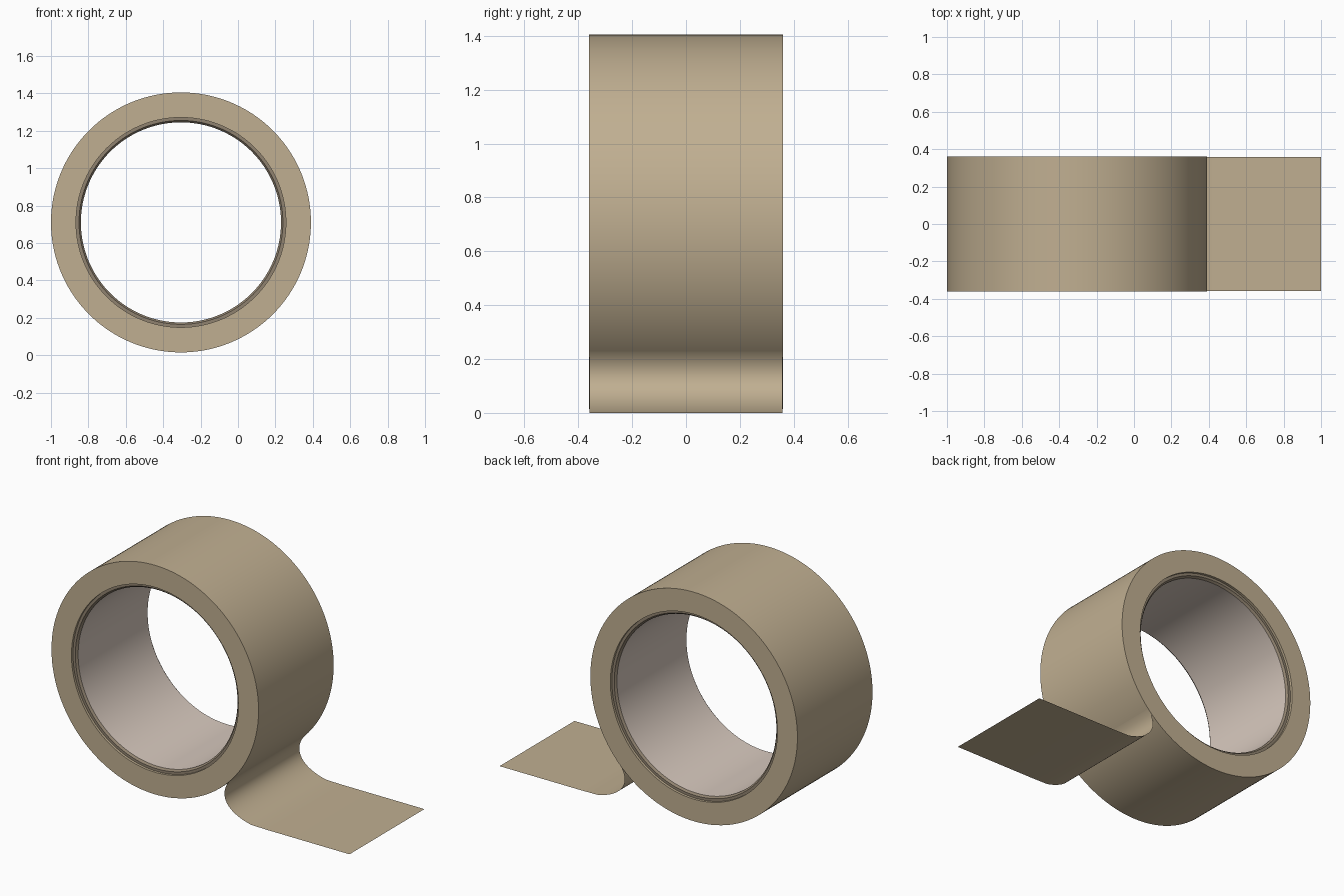
import bpy, math
from mathutils import Vector
from mathutils.geometry import interpolate_bezier

if "Cube" in bpy.data.objects:
    bpy.data.objects.remove(bpy.data.objects["Cube"])

CX, CZ, R, HW, SEG = -0.305, 0.71, 0.695, 0.36, 160


def material(name, rgb):
    m = bpy.data.materials.new(name)
    m.diffuse_color = (*rgb, 1)
    m.use_nodes = True
    m.node_tree.nodes["Principled BSDF"].inputs["Base Color"].default_value = m.diffuse_color
    return m


tape_mat = material("tan tape", (0.53, 0.43, 0.285))
core_mat = material("pale cardboard", (0.69, 0.59, 0.52))
edge_mat = material("brown cardboard edge", (0.28, 0.225, 0.16))


def make_object(name, verts, faces, mats, indices=None):
    me = bpy.data.meshes.new(name)
    me.from_pydata(verts, [], faces)
    for m in mats:
        me.materials.append(m)
    if indices:
        me.polygons.foreach_set("material_index", indices)
    ob = bpy.data.objects.new(name, me)
    bpy.context.collection.objects.link(ob)
    bpy.ops.object.select_all(action='DESELECT')
    bpy.context.view_layer.objects.active = ob
    ob.select_set(True)
    bpy.ops.object.mode_set(mode='EDIT')
    bpy.ops.mesh.select_all(action='SELECT')
    bpy.ops.mesh.normals_make_consistent(inside=False)
    bpy.ops.object.mode_set(mode='OBJECT')
    bpy.ops.object.shade_smooth_by_angle(angle=math.radians(30))
    return ob


def ring(name, profile, mats, slots):
    """Revolve a closed (radius, y) profile around the roll's axis."""
    n = len(profile)
    verts, faces, idx = [], [], []
    for i in range(SEG):
        a = 2 * math.pi * i / SEG
        verts += [(CX + r * math.cos(a), y, CZ + r * math.sin(a)) for r, y in profile]
        j = (i + 1) % SEG
        for k in range(n):
            l = (k + 1) % n
            faces.append((i * n + k, i * n + l, j * n + l, j * n + k))
            idx.append(slots[k])
    return make_object(name, verts, faces, mats, idx)


# wound tape
ring("tape_roll", [(R, -HW), (R, HW), (0.561, HW), (0.561, -HW)], [tape_mat], [0] * 4)

# cardboard core, slightly recessed, with darker end edges
D = HW - 0.015
ring("cardboard_core",
     [(0.561, -D), (0.561, D), (0.545, D), (0.535, D - 0.012), (0.535, 0.012 - D), (0.545, -D)],
     [core_mat, edge_mat], [1, 1, 1, 0, 1, 1])

# loose strip peeling off the roll and lying flat
P = [Vector(p) for p in ((0.2, 0, 0.233), (0.13, 0, 0.158), (0.14, 0, 0.045), (0.34, 0, 0.002))]
path = interpolate_bezier(*P, 32) + [Vector((0.45, 0, 0.0)), Vector((1, 0, 0.0))]
verts = [(p.x, s * (HW - 0.001), p.z) for p in path for s in (-1, 1)]
faces = [(2 * i, 2 * i + 2, 2 * i + 3, 2 * i + 1) for i in range(len(path) - 1)]
make_object("loose_strip", verts, faces, [tape_mat])
